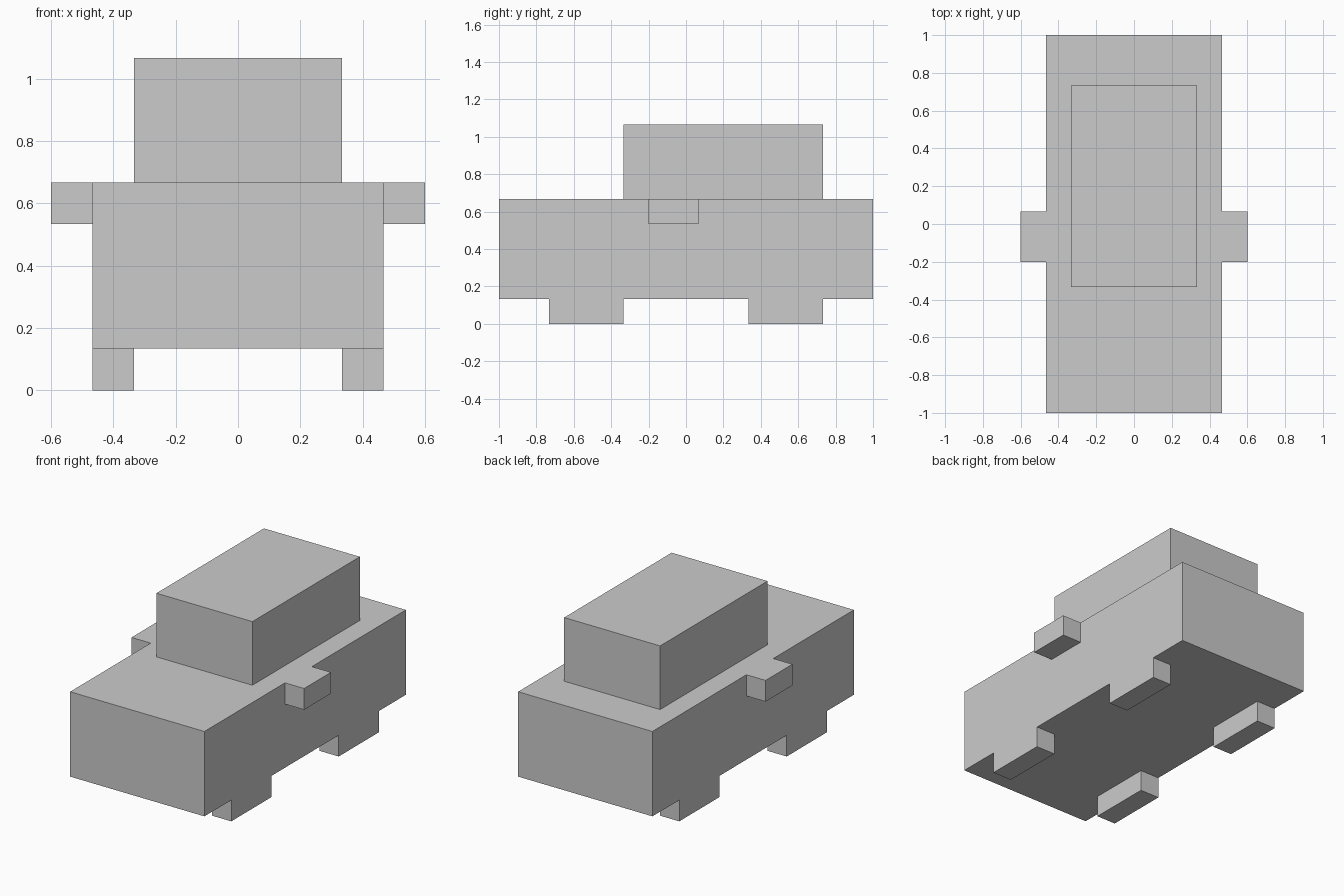
import bpy
import bmesh
from mathutils import Matrix, Vector

if "Cube" in bpy.data.objects:
    bpy.data.objects.remove(bpy.data.objects["Cube"])

U = 1 / 15  # the model sits on a grid of 15 cells per unit


def box(name, x, y, z):
    """Box from (min, max) ranges given in grid cells."""
    lo, hi = (Vector(c) * U for c in zip(x, y, z))
    bm = bmesh.new()
    bmesh.ops.create_cube(bm, size=1, matrix=Matrix.LocRotScale((lo + hi) / 2, None, hi - lo))
    mesh = bpy.data.meshes.new(name)
    bm.to_mesh(mesh)
    bm.free()
    obj = bpy.data.objects.new(name, mesh)
    bpy.context.collection.objects.link(obj)
    return obj


# Main body and cabin
box("body", (-7, 7), (-15, 15), (2, 10))
box("cabin", (-5, 5), (-5, 11), (10, 16))

for side, s in (("left", -1), ("right", 1)):
    # Side mirror, flush with the body top
    box(f"{side}_mirror", sorted((7 * s, 9 * s)), (-3, 1), (8, 10))
    # Wheels, flush with the body side
    for end, y in (("front", (-11, -5)), ("rear", (5, 11))):
        box(f"{end}_{side}_wheel", sorted((5 * s, 7 * s)), y, (0, 2))
